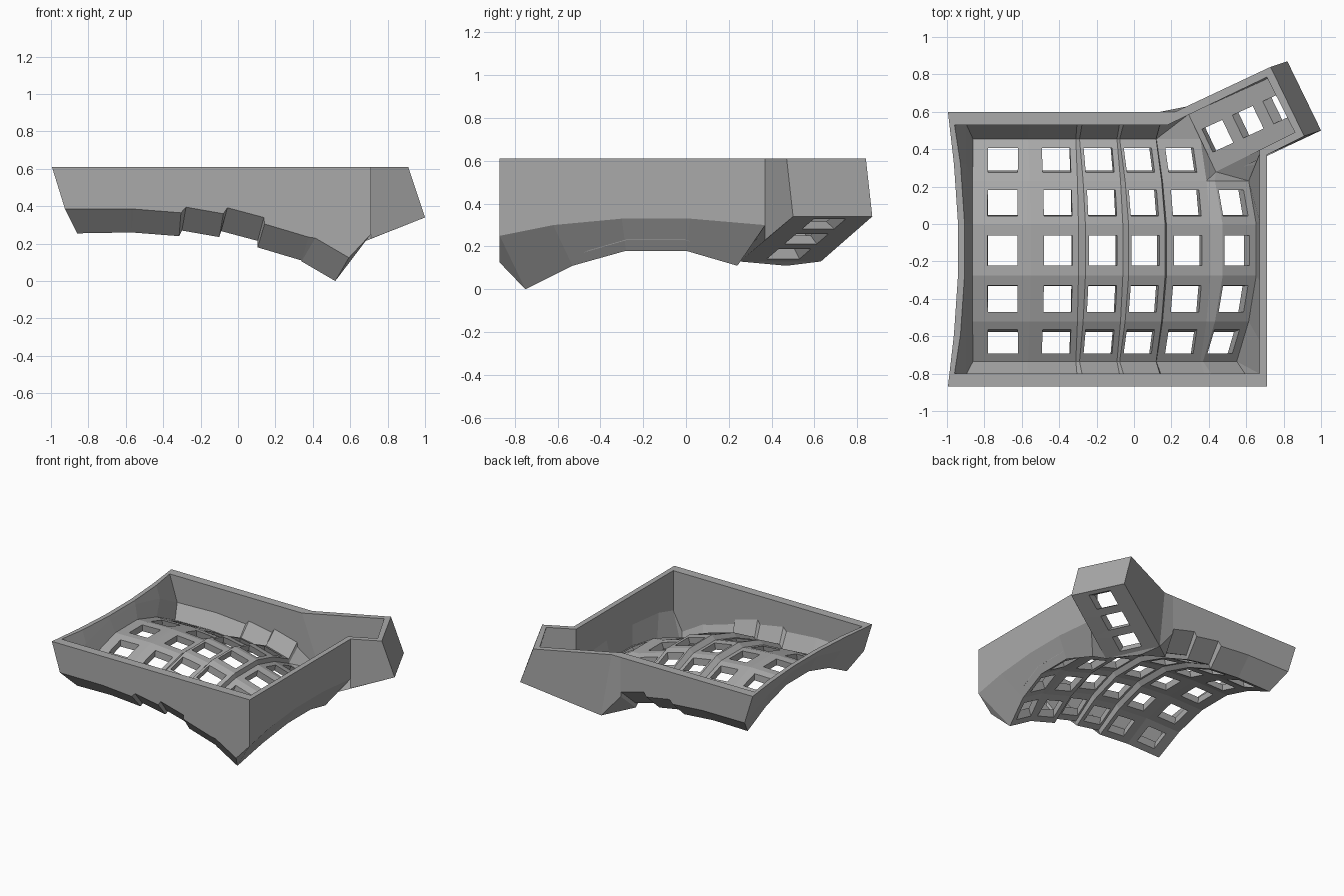
import bpy
import bmesh
from mathutils import Vector as V

cube = bpy.data.objects.get("Cube")
if cube:
    bpy.data.objects.remove(cube)

grey = bpy.data.materials.new("plain_grey")
grey.use_nodes = True
COLOUR = (0.4, 0.4, 0.4, 1)
grey.diffuse_color = COLOUR
grey.node_tree.nodes["Principled BSDF"].inputs["Base Color"].default_value = COLOUR

RIM = 0.61
THICK = 0.05
ROW_Y = [-0.75, -0.53, -0.28, 0.0, 0.24, 0.47]
ARCH = [0, 0.11, 0.18, 0.18, 0.11, 0]
# each column: left x, left z, right x, right z, hole start, hole end
COLUMNS = [(-0.86, 0.255, -0.57, 0.26, 0.28, 0.83),
           (-0.57, 0.26, -0.315, 0.24, 0.28, 0.87),
           (-0.30, 0.27, -0.10, 0.235, 0.09, 0.85),
           (-0.09, 0.267, 0.105, 0.215, 0.08, 0.84),
           (0.105, 0.18, 0.34, 0.11, 0.17, 0.81),
           (0.34, 0.105, 0.52, 0.0, 0.06, 0.80)]
ROWS = [5, 5, 5, 5, 5, 4]


def lean(col):
    x0, z0, x1, z1 = COLUMNS[col][:4]
    return (z0 - z1) / (x1 - x0)


def point(col, side, row, top=False):
    """Corner of a key cell on the arched plate."""
    x, z = COLUMNS[col][2 * side:2 * side + 2]
    rise = ARCH[row] + (THICK if top else 0)
    y = ROW_Y[row]
    if top:
        y = -0.14 + (y + 0.14) * 0.975
    return V((x + lean(col) * rise, y, z + rise))


def add_face(bm, pts):
    bm.faces.new([bm.verts.new(p) for p in pts])


def two_sided(bm, bottom, top):
    add_face(bm, top)
    add_face(bm, bottom[::-1])


def key_cell(bm, bottom, top, u, v):
    """Square frame with a key opening; corners run anticlockwise."""
    def opening(q):
        return [q[0].lerp(q[1], s).lerp(q[3].lerp(q[2], s), t)
                for s, t in ((u[0], v[0]), (u[1], v[0]), (u[1], v[1]), (u[0], v[1]))]
    hole_low, hole_top = opening(bottom), opening(top)
    for i in range(4):
        j = (i + 1) % 4
        two_sided(bm, [bottom[i], bottom[j], hole_low[j], hole_low[i]],
                  [top[i], top[j], hole_top[j], hole_top[i]])
        add_face(bm, [hole_top[i], hole_top[j], hole_low[j], hole_low[i]])


def finish(bm, name):
    bmesh.ops.remove_doubles(bm, verts=bm.verts, dist=0.0005)
    bmesh.ops.dissolve_degenerate(bm, edges=bm.edges, dist=0.0005)
    mesh = bpy.data.meshes.new(name)
    bm.to_mesh(mesh)
    bm.free()
    mesh.materials.append(grey)
    bpy.context.collection.objects.link(bpy.data.objects.new(name, mesh))


# Arched key plate with webs between columns
bm = bmesh.new()
for c, rows in enumerate(ROWS):
    for r in range(rows):
        quads = [[point(c, 0, r, t), point(c, 1, r, t),
                  point(c, 1, r + 1, t), point(c, 0, r + 1, t)] for t in (False, True)]
        key_cell(bm, *quads, COLUMNS[c][4:], (0.2, 0.79))
        if c < 5 and r < ROWS[c + 1]:
            webs = [[point(c, 1, r, t), point(c + 1, 0, r, t),
                     point(c + 1, 0, r + 1, t), point(c, 1, r + 1, t)] for t in (False, True)]
            two_sided(bm, *webs)
finish(bm, "key_plate")

# Thumb plate: near front, far front, far back, near back
thumb_low = [V((0.47, 0.25, 0.13)), V((1.0, 0.5, 0.34)),
             V((0.82, 0.87, 0.34)), V((0.29, 0.63, 0.13))]
along = (thumb_low[1] - thumb_low[0]).normalized()
across = (thumb_low[3] - thumb_low[0]).normalized()
up = along.cross(across) * THICK
inset = across * 0.04
thumb_top = [thumb_low[0] + up + inset, thumb_low[1] + up + inset - along * 0.05,
             thumb_low[2] + up - inset - along * 0.05, thumb_low[3] + up - inset]
bm = bmesh.new()
for k in range(3):
    s, e = k / 3, (k + 1) / 3
    quads = [[q[0].lerp(q[1], s), q[0].lerp(q[1], e), q[3].lerp(q[2], e), q[3].lerp(q[2], s)]
             for q in (thumb_low, thumb_top)]
    key_cell(bm, *quads, (0.17, 0.84), (0.3, 0.7))
finish(bm, "thumb_plate")

# Bridge from the thumb plate to the key plate
bm = bmesh.new()
fills = []
for t, q in ((False, thumb_low), (True, thumb_top)):
    near, back = q[0], q[3]
    a, b, c = point(4, 1, 4, t), point(4, 1, 5, t), point(4, 0, 5, t)
    d, e = point(5, 0, 4, t), point(5, 1, 4, t)
    fills.append([(near, b, a), (near, back, b), (back, c, b), (d, e, near), (a, d, near)])
for low, high in zip(*fills):
    two_sided(bm, list(low), list(high))
finish(bm, "thumb_bridge")

# Wall sections: plate underside, outer foot, outer rim, inner rim, inner foot, plate top
sections = []


def section(low, foot, rim, inner_rim, inner_foot, top):
    sections.append([V(low), V(foot), V((*rim, RIM)), V((*inner_rim, RIM)),
                     V(inner_foot), V(top)])


def long_wall(col, side, row, y, inner_y):
    low = point(col, side, row)
    x, z = low.x + lean(col) * 0.125, low.z + 0.125
    section(low, (x, y, z), (x, y), (x, inner_y), (x, inner_y, z + 0.03),
            point(col, side, row, True))


def left_wall(row, y, inner_y):
    low = point(0, 0, row)
    x, z = low.x - 0.065, low.z + 0.13
    rim_x = x - 0.31 * (RIM - z)
    section(low, (x, y, z), (rim_x, y), (rim_x + 0.035, inner_y),
            (x + 0.03, inner_y, z + 0.02), point(0, 0, row, True))


# Front wall
left_wall(0, -0.87, -0.80)
for c in range(6):
    for side in (0, 1):
        if c + side > 0:
            long_wall(c, side, 0, -0.87, -0.80)
# Right wall
for r, (y, z) in enumerate([(-0.87, 0.25), (-0.62, 0.30), (-0.30, 0.33), (0.02, 0.33), (0.37, 0.30)]):
    inner_y = -0.80 if r == 0 else min(y, 0.395)
    section(point(5, 1, r), (0.71, y, z), (0.71, y), (0.67, inner_y),
            (0.67, inner_y, z + 0.05), point(5, 1, r, True))
# Thumb walls
section(thumb_low[0], (0.71, 0.37, 0.226), (0.71, 0.37), (0.67, 0.395),
        (0.67, 0.395, 0.28), thumb_top[0])
for i, rim, inner in ((1, (0.91, 0.47), (0.86, 0.49)),
                      (2, (0.73, 0.84), (0.71, 0.785)),
                      (3, (0.22, 0.60), (0.18, 0.53))):
    section(thumb_low[i], thumb_low[i], rim, inner, thumb_top[i], thumb_top[i])
# Back wall
for c in range(4, -1, -1):
    for side in (1, 0):
        if (c, side) not in ((4, 1), (0, 0)):
            long_wall(c, side, 5, 0.60, 0.53)
# Left wall
left_wall(5, 0.60, 0.53)
for r, y in ((4, 0.32), (3, 0.02), (2, -0.29), (1, -0.59)):
    left_wall(r, y, y)

bm = bmesh.new()
for i, here in enumerate(sections):
    after = sections[(i + 1) % len(sections)]
    for k in range(5):
        add_face(bm, [here[k], after[k], after[k + 1], here[k + 1]])
finish(bm, "case_wall")
